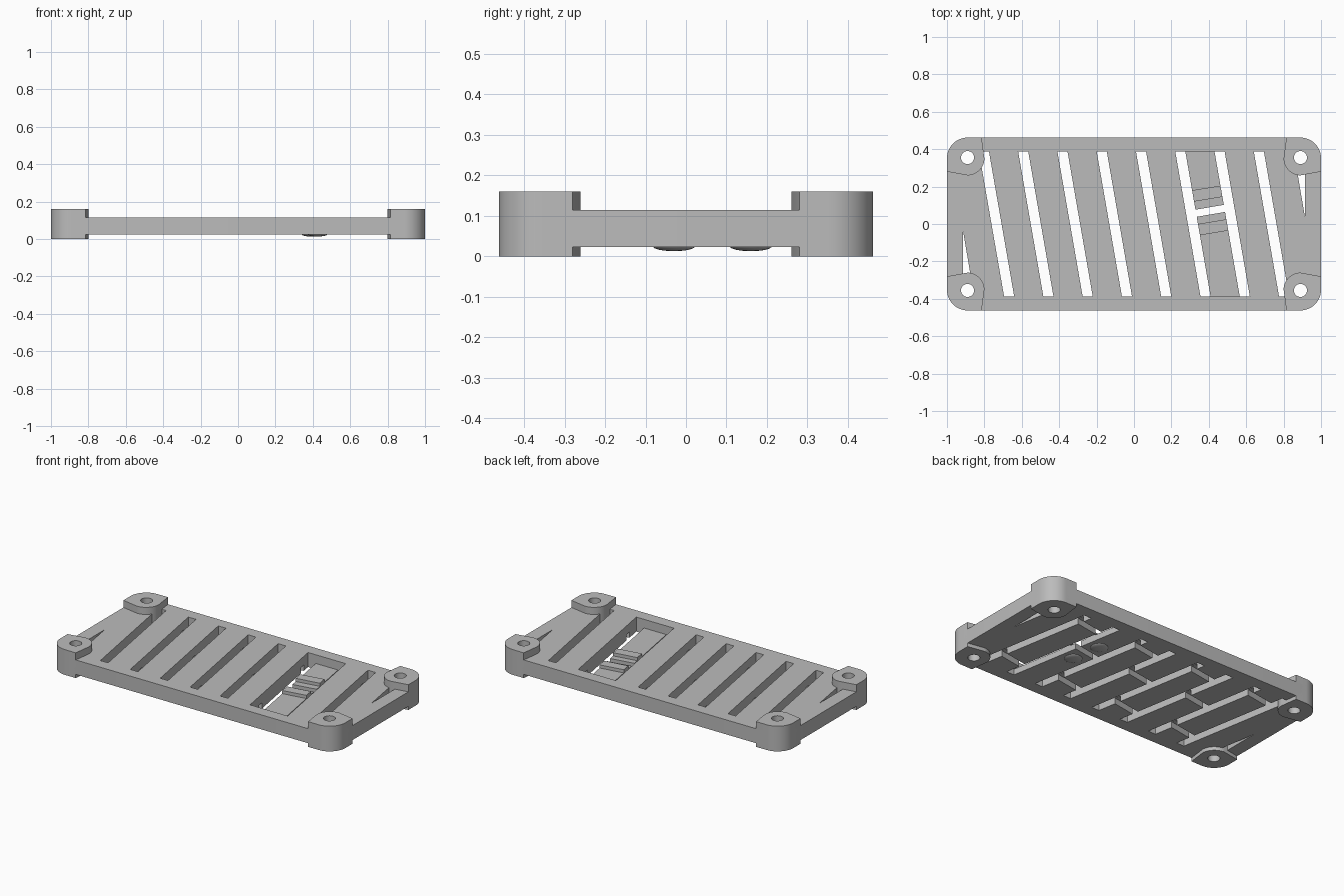
import bpy, bmesh
from math import cos, sin, radians

if "Cube" in bpy.data.objects:
    bpy.data.objects.remove(bpy.data.objects["Cube"])

grey = bpy.data.materials.new("plain_grey")
grey.use_nodes = True
grey.diffuse_color = (0.5, 0.5, 0.5, 1)
grey.node_tree.nodes["Principled BSDF"].inputs["Base Color"].default_value = (0.5, 0.5, 0.5, 1)

HALF_Y, CORNER = 0.462, 0.11
LOW, HIGH, BLOCK_TOP = 0.023, 0.115, 0.16
SLOT_END, SLOT_HALF, PITCH, SLANT = 0.387, 0.027, 0.21, -0.174
HOLE = (0.89, 0.355)


def arc(cx, cy, r, a0, a1, n=12):
    angles = [radians(a0 + (a1 - a0) * i / n) for i in range(n + 1)]
    return [(cx + r * cos(a), cy + r * sin(a)) for a in angles]


def prism(name, outline, z0, z1):
    """Extrude a flat outline between two heights."""
    bm = bmesh.new()
    face = bm.faces.new([bm.verts.new((x, y, z0)) for x, y in outline])
    grown = bmesh.ops.extrude_face_region(bm, geom=[face])["geom"]
    for v in grown:
        if isinstance(v, bmesh.types.BMVert):
            v.co.z = z1
    bmesh.ops.recalc_face_normals(bm, faces=bm.faces)
    mesh = bpy.data.meshes.new(name)
    bm.to_mesh(mesh)
    bm.free()
    mesh.materials.append(grey)
    ob = bpy.data.objects.new(name, mesh)
    bpy.context.collection.objects.link(ob)
    return ob


def activate(ob):
    bpy.ops.object.select_all(action='DESELECT')
    ob.select_set(True)
    bpy.context.view_layer.objects.active = ob


def cut(target, outline, z0, z1):
    cutter = prism("cutter", outline, z0, z1)
    cutter.hide_render = True
    mod = target.modifiers.new("cut", 'BOOLEAN')
    mod.operation, mod.solver, mod.object = 'DIFFERENCE', 'EXACT', cutter
    activate(target)
    bpy.ops.object.modifier_apply(modifier=mod.name)
    bpy.data.objects.remove(cutter)


def smooth(ob):
    activate(ob)
    bpy.ops.object.shade_smooth_by_angle(angle=radians(30))


def slot_x(k, y):
    return PITCH * (k - 3.5) + SLANT * y


def slanted(k0, off0, k1, off1, y0, y1, tilt=0.0):
    """Band between two slot lines; tilt raises its +x end."""
    a, b = (k0, off0), (k1, off1)
    pts = [(a, y0), (b, y0 + tilt), (b, y1 + tilt), (a, y1)]
    return [(slot_x(k, y) + o, y) for (k, o), y in pts]


# Base plate with rounded corners
cx, cy = 1 - CORNER, HALF_Y - CORNER
outline = []
for sx, sy, a in ((1, 1, 0), (-1, 1, 90), (-1, -1, 180), (1, -1, 270)):
    outline += arc(sx * cx, sy * cy, CORNER, a, a + 90)
plate = prism("base_plate", outline, LOW, HIGH)

# Slanted ventilation slots
for k in range(8):
    cut(plate, slanted(k, -SLOT_HALF, k, SLOT_HALF, -SLOT_END, SLOT_END), -1, 1)

# Clipped sliver slots at both ends
for s in (-1, 1):
    sliver = [(-0.915, -0.03), (-0.915, -SLOT_END), (-0.855, -SLOT_END)]
    cut(plate, [(s * x, s * y) for x, y in sliver], -1, 1)

# Shallow staggered cross grooves on the underside
for k in (0, 1, 2, 3, 4, 6):
    for y in ((0.03,) if k % 2 else (-0.28, 0.28)):
        cut(plate, slanted(k, 0, k + 1, 0, y - 0.02, y + 0.02, 0.035), -1, 0.06)

# Recess around the two spring buttons, and the gap between their tips
cut(plate, slanted(5, 0, 6, 0, -SLOT_END, SLOT_END), 0.06, 1)
cut(plate, slanted(5, 0, 6, 0, 0.034, 0.072, 0.035), -1, 1)

# Corner blocks with screw holes
block = [(0.815, HALF_Y)] + arc(0.89, 0.35, 0.09, 180, 270) + [(1, 0.28)]
block += arc(cx, cy, CORNER, 0, 90)
hole = arc(*HOLE, 0.035, 0, 348.75, 31)
for sx, xname in ((-1, "right"), (1, "left")):
    for sy, yname in ((-1, "front"), (1, "back")):
        place = lambda pts: [(sx * x, sy * y) for x, y in pts]
        ob = prism(f"{yname}_{xname}_corner_block", place(block), 0, BLOCK_TOP)
        for target in (ob, plate):
            cut(target, place(hole), -1, 1)
        smooth(ob)
smooth(plate)

# Spring buttons: thick pad on top, shallow dome underneath
for name, y0, y1, dome_y in (("front", -0.06, 0.0, -0.03), ("back", 0.12, 0.18, 0.16)):
    prism(f"{name}_button_pad", slanted(5, SLOT_HALF, 6, -SLOT_HALF, y0, y1, 0.025), 0.05, 0.08)
    bpy.ops.mesh.primitive_uv_sphere_add(segments=32, ring_count=16, radius=1,
                                         location=(slot_x(5.5, dome_y), dome_y, 0.025))
    dome = bpy.context.object
    dome.name = f"{name}_button_dome"
    dome.scale = (0.052, 0.052, 0.012)
    dome.data.materials.append(grey)
    smooth(dome)
